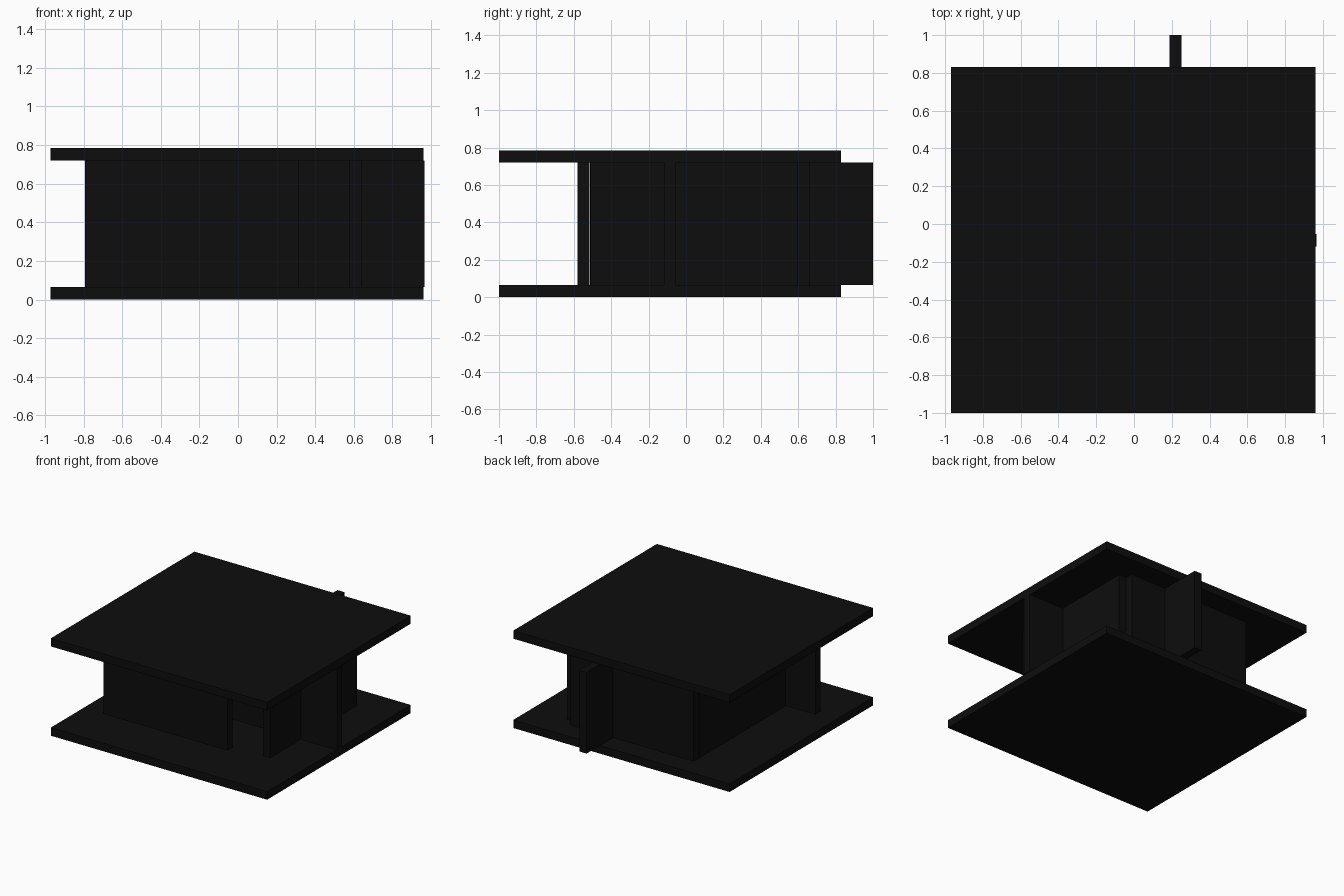
import bpy

if "Cube" in bpy.data.objects:
    bpy.data.objects.remove(bpy.data.objects["Cube"])

black = bpy.data.materials.new("black")
black.diffuse_color = (0.004, 0.004, 0.004, 1)
black.use_nodes = True
black.node_tree.nodes["Principled BSDF"].inputs["Base Color"].default_value = black.diffuse_color


def box(name, x, y, z):
    """Box spanning the given (min, max) ranges."""
    spans = (x, y, z)
    bpy.ops.mesh.primitive_cube_add(size=1, location=[(a + b) / 2 for a, b in spans])
    ob = bpy.context.object
    ob.name = name
    ob.scale = [b - a for a, b in spans]
    bpy.ops.object.transform_apply(location=False, rotation=False, scale=True)
    ob.data.materials.append(black)
    return ob


T = 0.065          # panel thickness
L = 1.105          # wall panel length
H = 0.785          # total height
WALL_Z = (T, H - T)

# Floor and roof slabs
for name, z in (("floor_slab", 0), ("roof_slab", H - T)):
    box(name, (-0.97, 0.96), (-1.0, 0.83), (z, z + T))

# Wall panels running along x: (name, start x, start y)
for name, x, y in (("front_wall", -0.793, -0.58),
                   ("back_wall", -0.53, 0.595),
                   ("cross_wall", -0.14, -0.118)):
    box(name, (x, x + L), (y, y + T), WALL_Z)

# Wall panels running along y
for name, x, y in (("left_wall", -0.53, -0.513),
                   ("right_wall", 0.578, -0.51),
                   ("dividing_wall", 0.187, 1.0 - L)):
    box(name, (x, x + T), (y, y + L), WALL_Z)
